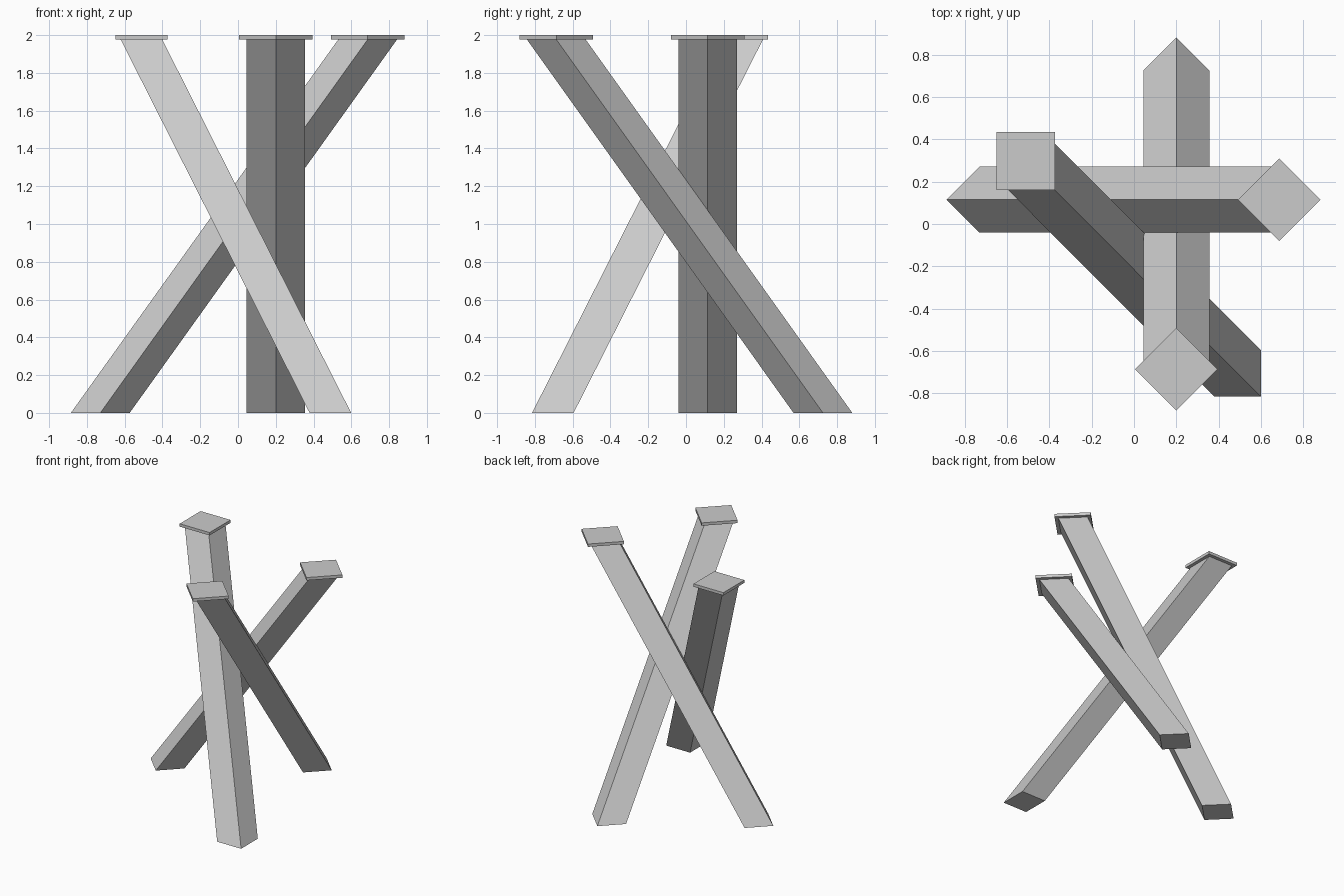
import bpy, bmesh
from math import pi, cos, sin

if "Cube" in bpy.data.objects:
    bpy.data.objects.remove(bpy.data.objects["Cube"])

BEAM_R = 0.1556   # half diagonal of the beam section
CAP_R = 0.1945    # half diagonal of the cap plate
CAP_Z = 1.976     # underside of the caps


def square_prism(name, bottom, top, radius, angle):
    """Square section with level ends, sheared from bottom to top centre."""
    bm = bmesh.new()
    rings = []
    for cx, cy, cz in (bottom, top):
        rings.append([bm.verts.new((cx + radius * cos(angle + i * pi / 2),
                                    cy + radius * sin(angle + i * pi / 2), cz))
                      for i in range(4)])
    lower, upper = rings
    bm.faces.new(lower[::-1])
    bm.faces.new(upper)
    for i in range(4):
        j = (i + 1) % 4
        bm.faces.new((lower[i], lower[j], upper[j], upper[i]))
    mesh = bpy.data.meshes.new(name)
    bm.to_mesh(mesh)
    bm.free()
    obj = bpy.data.objects.new(name, mesh)
    bpy.context.collection.objects.link(obj)
    return obj


# Three crossing beams: name, foot centre, head centre, section angle
beams = [
    ("side_beam", (-0.729, 0.115), (0.686, 0.115), 0),
    ("front_beam", (0.20, 0.725), (0.20, -0.686), 0),
    ("diagonal_beam", (0.489, -0.705), (-0.511, 0.297), pi / 4),
]
for name, foot, head, angle in beams:
    square_prism(name, (*foot, 0), (*head, CAP_Z), BEAM_R, angle)
    # Thin cap plate on the beam head
    square_prism(name + "_cap", (*head, CAP_Z), (*head, 2.0), CAP_R, angle)
